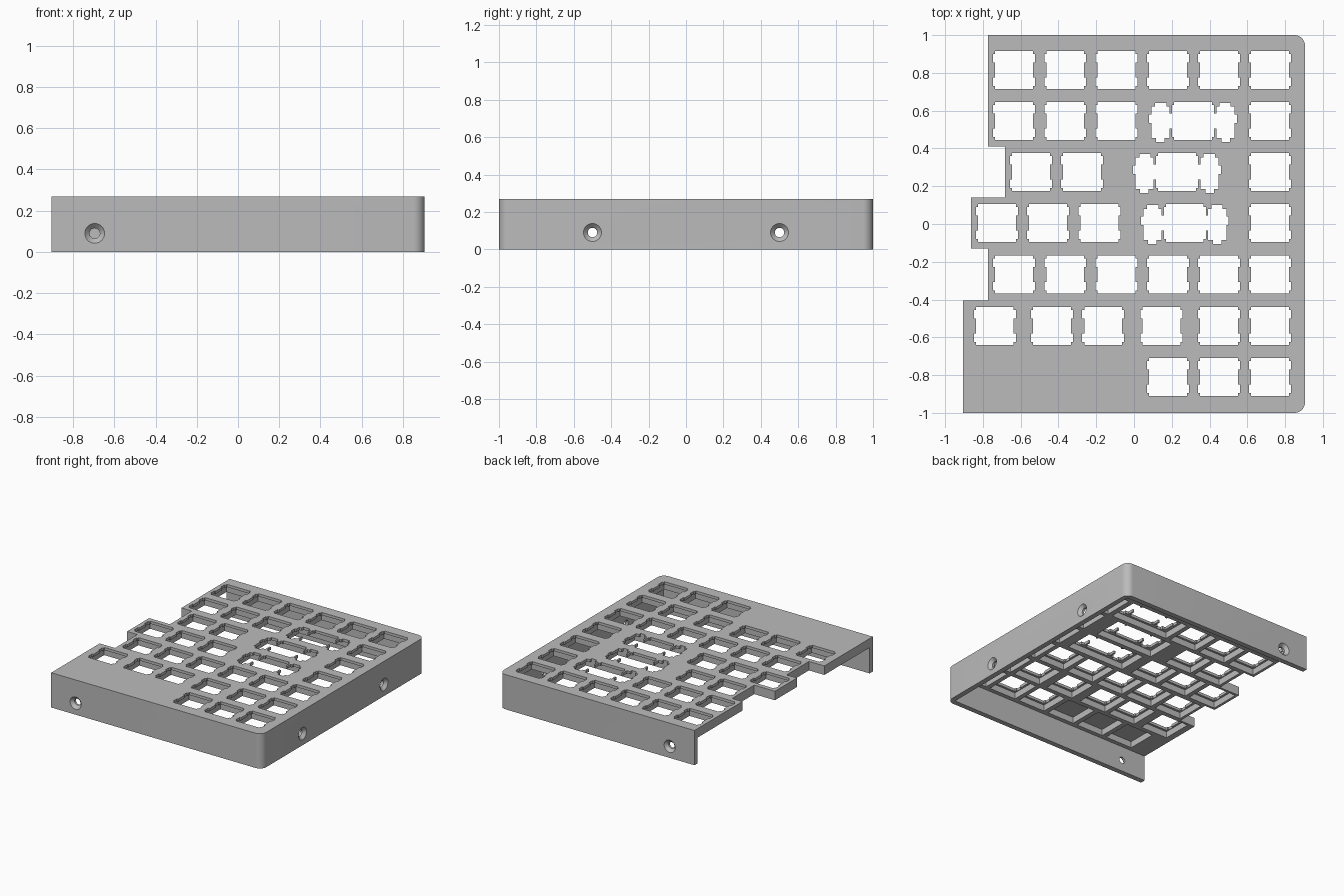
import bpy, bmesh
from math import sin, cos, pi
from mathutils import Matrix, Vector

cube = bpy.data.objects.get("Cube")
if cube:
    bpy.data.objects.remove(cube, do_unlink=True)

HEIGHT, SLAB, LIP, WALL = 0.27, 0.20, 0.249, 0.04
RIGHT, RADIUS = 0.905, 0.055

grey = bpy.data.materials.new("case_grey")
grey.use_nodes = True
grey.diffuse_color = (0.5, 0.5, 0.5, 1)
grey.node_tree.nodes["Principled BSDF"].inputs["Base Color"].default_value = (0.5, 0.5, 0.5, 1)


def finish(bm, name):
    bmesh.ops.recalc_face_normals(bm, faces=bm.faces)
    mesh = bpy.data.meshes.new(name)
    bm.to_mesh(mesh)
    bm.free()
    mesh.materials.append(grey)
    obj = bpy.data.objects.new(name, mesh)
    bpy.context.collection.objects.link(obj)
    return obj


def prism(bm, points, z0, z1, cx=0, cy=0):
    base = bm.faces.new([bm.verts.new((x + cx, y + cy, z0)) for x, y in points])
    out = bmesh.ops.extrude_face_region(bm, geom=[base])["geom"]
    top = [v for v in out if isinstance(v, bmesh.types.BMVert)]
    bmesh.ops.translate(bm, verts=top, vec=(0, 0, z1 - z0))


def rect(w, d):
    return [(-w, -d), (w, -d), (w, d), (-w, d)]


def mirrored(half):
    return half + [(-x, y) for x, y in reversed(half)]


def lathe(bm, profile, matrix, n=32):
    # solid of revolution along local z
    rings = [[bm.verts.new(matrix @ Vector((r * cos(2 * pi * i / n), r * sin(2 * pi * i / n), d)))
              for i in range(n)] for r, d in profile]
    for a, b in zip(rings, rings[1:]):
        for i in range(n):
            j = (i + 1) % n
            bm.faces.new((a[i], a[j], b[j], b[i]))
    bm.faces.new(rings[0])
    bm.faces.new(rings[-1])


def cut(target, bm):
    cutter = finish(bm, "cutter")
    cutter.hide_render = True
    mod = target.modifiers.new("cut", "BOOLEAN")
    mod.operation, mod.solver, mod.object = "DIFFERENCE", "EXACT", cutter
    bpy.context.view_layer.objects.active = target
    bpy.ops.object.modifier_apply(modifier=mod.name)
    bpy.data.objects.remove(cutter, do_unlink=True)


# Case outline: stepped left edge, rounded right corners
outline = [(-0.773, 1), (-0.773, 0.41), (-0.684, 0.41), (-0.684, 0.14), (-0.862, 0.14),
           (-0.862, -0.13), (-0.773, -0.13), (-0.773, -0.405), (-RIGHT, -0.405), (-RIGHT, -1)]
for side in (-1, 1):
    for i in range(9):
        a = side * pi / 2 * ((8 - i) if side < 0 else i) / 8
        outline.append((RIGHT - RADIUS + RADIUS * cos(a), side * (1 - RADIUS) + RADIUS * sin(a)))
bm = bmesh.new()
prism(bm, outline, 0, HEIGHT)
case = finish(bm, "keyboard_case_half")

# Hollow underside, open at the left
bm = bmesh.new()
prism(bm, [(-1.5, -1 + WALL), (RIGHT - WALL, -1 + WALL), (RIGHT - WALL, 1 - WALL),
           (-1.5, 1 - WALL)], -0.1, SLAB)
cut(case, bm)

# Key layout: row height, key centres, wide key centre
FULL = [-0.635, -0.364, -0.092, 0.18, 0.45, 0.72]
ROWS = [(0.815, FULL, None),
        (0.546, FULL[:3] + [0.72], 0.312),
        (0.276, [-0.545, -0.275, 0.72], 0.228),
        (0.005, [-0.725, -0.455, -0.183, 0.72], 0.269),
        (-0.268, FULL, None),
        (-0.54, [-0.737, -0.434, -0.163, 0.146, 0.45, 0.72], None),
        (-0.81, FULL[3:], None)]
BLANKS = [-0.092, -0.364, -0.635]

# Pockets below every key, leaving ribs between them
bm = bmesh.new()
for y, keys, wide in ROWS:
    for x in keys:
        prism(bm, rect(0.117, 0.117), 0.1, LIP, x, y)
    if wide:
        prism(bm, rect(0.25, 0.117), 0.1, LIP, wide, y)
for x in BLANKS:
    prism(bm, rect(0.117, 0.117), 0.1, LIP, x, ROWS[-1][0])
cut(case, bm)

# Switch openings with clip notches, and wide openings with stabiliser lobes
upper = [(0.1, 0.1), (0.1, 0.085), (0.111, 0.085), (0.111, 0.04), (0.1, 0.04)]
switch = mirrored(upper + [(x, -y) for x, y in reversed(upper)])
lobe = [(0.124, 0.04), (0.124, 0.075), (0.14, 0.075), (0.14, 0.095), (0.2, 0.095),
        (0.2, 0.075), (0.22, 0.075), (0.22, 0.035), (0.232, 0.035), (0.232, -0.01),
        (0.22, -0.01), (0.22, -0.09), (0.195, -0.09), (0.195, -0.112), (0.15, -0.112),
        (0.15, -0.09), (0.124, -0.09), (0.124, -0.04)]
wide_hole = mirrored(upper[:4] + lobe + [(x, -y) for x, y in reversed(upper[:4])])
bm = bmesh.new()
for y, keys, wide in ROWS:
    for x in keys:
        prism(bm, switch, 0.1, 0.4, x, y)
    if wide:
        prism(bm, wide_hole, 0.1, 0.4, wide, y)
cut(case, bm)

# Countersunk screw holes in the three walls
screw = [(0.048, -0.02), (0.048, 0), (0.025, 0.023), (0.025, 0.07)]
bm = bmesh.new()
for pos, inward in [((-0.695, -1, 0.09), (0, 1, 0)), ((-0.56, 1, 0.09), (0, -1, 0)),
                    ((RIGHT, -0.5, 0.09), (-1, 0, 0)), ((RIGHT, 0.5, 0.09), (-1, 0, 0))]:
    turn = Vector(inward).to_track_quat("Z", "Y").to_matrix().to_4x4()
    lathe(bm, screw, Matrix.Translation(pos) @ turn)
cut(case, bm)

# Smooth the rounded corners and screw holes only
bpy.ops.object.select_all(action="DESELECT")
case.select_set(True)
bpy.context.view_layer.objects.active = case
bpy.ops.object.shade_smooth_by_angle()
